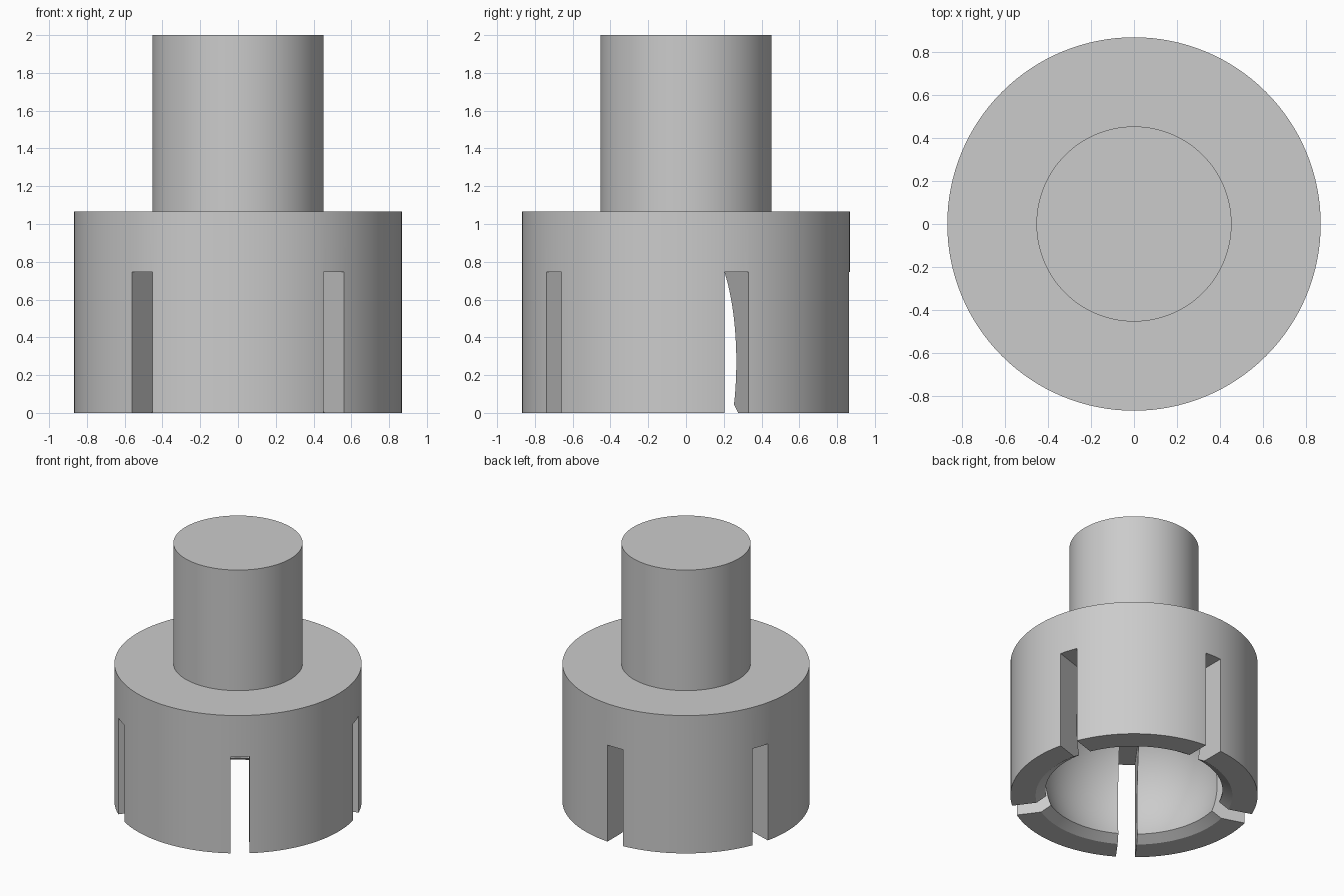
import bpy, bmesh, math
from mathutils import Matrix

if "Cube" in bpy.data.objects:
    bpy.data.objects.remove(bpy.data.objects["Cube"], do_unlink=True)

SEGMENTS = 128
HEAD_R, HEAD_TOP = 0.867, 1.067
STEM_R, STEM_TOP = 0.453, 2.0
BALL_R, BALL_Z = 0.66, 0.27
LIP_R, LIP_Z = 0.69, 0.045
SLOT_WIDTH, SLOT_TOP, SLOTS = 0.134, 0.747, 5

grey = bpy.data.materials.new("plain_grey")
grey.use_nodes = True
colour = (0.6, 0.6, 0.6, 1)
grey.diffuse_color = colour
grey.node_tree.nodes["Principled BSDF"].inputs["Base Color"].default_value = colour


def make_object(name, bm):
    bmesh.ops.recalc_face_normals(bm, faces=bm.faces)
    mesh = bpy.data.meshes.new(name)
    bm.to_mesh(mesh)
    bm.free()
    obj = bpy.data.objects.new(name, mesh)
    bpy.context.collection.objects.link(obj)
    mesh.materials.append(grey)
    return obj


def lathe(name, profile):
    bm = bmesh.new()
    verts = [bm.verts.new((r, 0, z)) for r, z in profile]
    edges = [bm.edges.new(pair) for pair in zip(verts, verts[1:])]
    bmesh.ops.spin(bm, geom=verts + edges, cent=(0, 0, 0), axis=(0, 0, 1),
                   angle=math.tau, steps=SEGMENTS, use_duplicate=False)
    bmesh.ops.remove_doubles(bm, verts=bm.verts, dist=1e-4)
    return make_object(name, bm)


# Stem, collar, chamfered lip and spherical cavity in one turned profile
profile = [(0, STEM_TOP), (STEM_R, STEM_TOP), (STEM_R, HEAD_TOP),
           (HEAD_R, HEAD_TOP), (HEAD_R, 0), (LIP_R, 0)]
start = math.asin((LIP_Z - BALL_Z) / BALL_R)
steps = 32
for i in range(steps):
    a = start + (math.pi / 2 - start) * i / steps
    profile.append((BALL_R * math.cos(a), BALL_Z + BALL_R * math.sin(a)))
profile.append((0, BALL_Z + BALL_R))
socket = lathe("ball_socket_with_stem", profile)

# Five radial slots that split the socket wall into spring fingers
bm = bmesh.new()
for i in range(SLOTS):
    place = (Matrix.Rotation(math.pi / 2 + i * math.tau / SLOTS, 4, "Z")
             @ Matrix.Translation((0.7, 0, SLOT_TOP - 0.5))
             @ Matrix.Diagonal((0.8, SLOT_WIDTH, 1, 1)))
    bmesh.ops.create_cube(bm, size=1, matrix=place)
cutter = make_object("slot_cutter", bm)
cutter.hide_render = True

cut = socket.modifiers.new("slots", "BOOLEAN")
cut.operation = "DIFFERENCE"
cut.solver = "EXACT"
cut.object = cutter
bpy.context.view_layer.objects.active = socket
socket.select_set(True)
bpy.ops.object.modifier_apply(modifier=cut.name)
bpy.data.objects.remove(cutter, do_unlink=True)

# Smooth curved walls, crisp rims and slot edges
bpy.ops.object.shade_smooth_by_angle(angle=math.radians(30))
